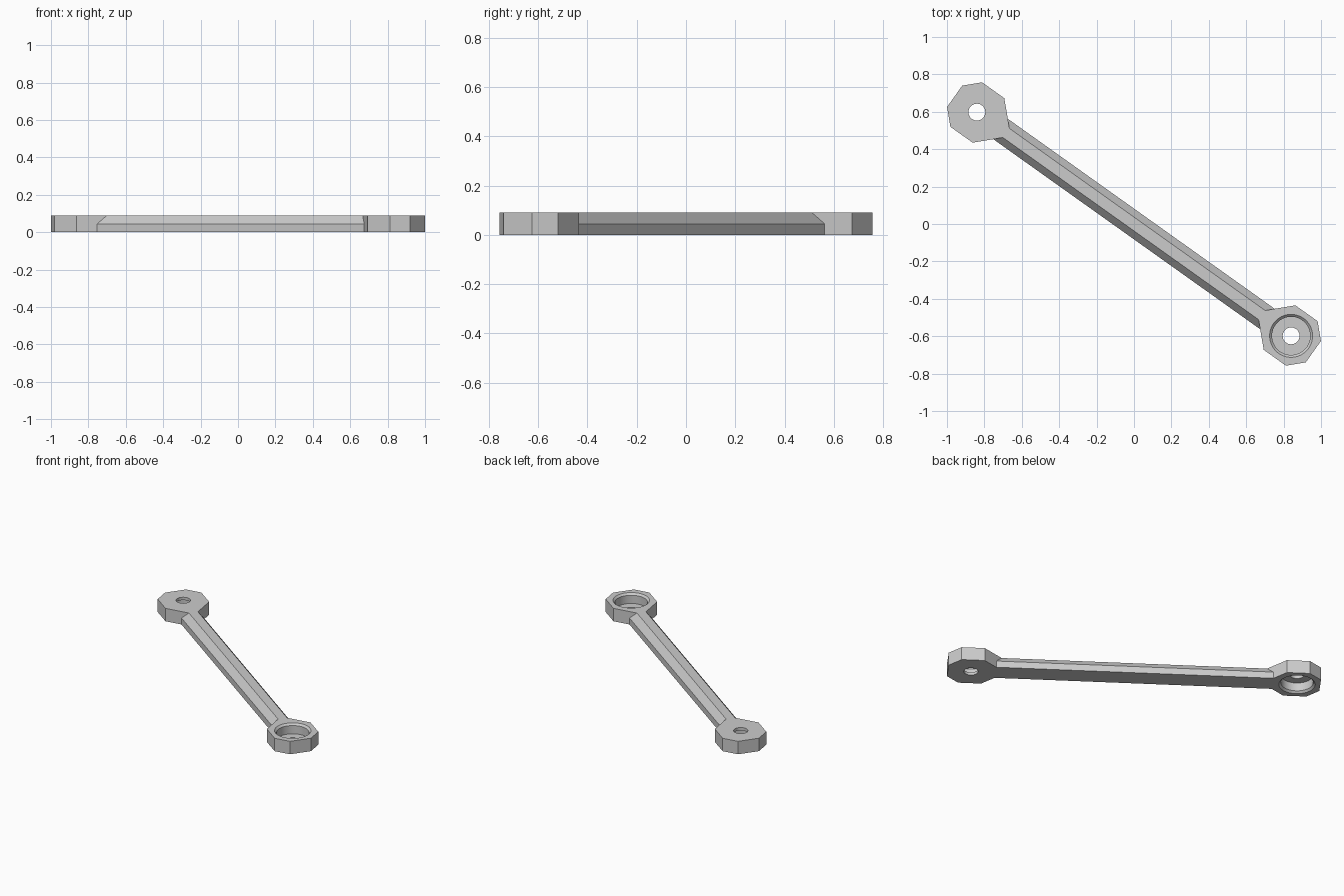
import bpy, bmesh, math
from mathutils import Matrix, Vector

cube = bpy.data.objects.get("Cube")
if cube:
    bpy.data.objects.remove(cube, do_unlink=True)

HEIGHT = 0.09
EYE_X, EYE_Y = 0.84, 0.598
REACH = math.hypot(EYE_X, EYE_Y)
ANGLE = -math.atan2(EYE_Y, EYE_X)

grey = bpy.data.materials.new("light grey")
grey.use_nodes = True
grey.diffuse_color = (0.6, 0.6, 0.6, 1)
grey.node_tree.nodes["Principled BSDF"].inputs["Base Color"].default_value = (0.6, 0.6, 0.6, 1)


def finish(name, bm):
    bmesh.ops.recalc_face_normals(bm, faces=bm.faces)
    mesh = bpy.data.meshes.new(name)
    bm.to_mesh(mesh)
    bm.free()
    mesh.materials.append(grey)
    obj = bpy.data.objects.new(name, mesh)
    bpy.context.collection.objects.link(obj)
    return obj


def prism(name, points, offset):
    """Closed outline swept along an offset vector."""
    bm = bmesh.new()
    face = bm.faces.new([bm.verts.new(p) for p in points])
    swept = bmesh.ops.extrude_face_region(bm, geom=[face])["geom"]
    verts = [v for v in swept if isinstance(v, bmesh.types.BMVert)]
    bmesh.ops.translate(bm, verts=verts, vec=Vector(offset))
    return finish(name, bm)


def lathe(name, profile, steps=64):
    """Solid of revolution about z from (radius, height) pairs."""
    bm = bmesh.new()
    rings = [[bm.verts.new((r * math.cos(math.tau * i / steps),
                            r * math.sin(math.tau * i / steps), z))
              for i in range(steps)] for r, z in profile]
    for low, high in zip(rings, rings[1:]):
        for i in range(steps):
            j = (i + 1) % steps
            bm.faces.new((low[i], low[j], high[j], high[i]))
    bm.faces.new(rings[0])
    bm.faces.new(rings[-1])
    return finish(name, bm)


def combine(target, tool, operation):
    mod = target.modifiers.new(operation.lower(), "BOOLEAN")
    mod.operation = operation
    mod.solver = "EXACT"
    mod.object = tool
    bpy.context.view_layer.objects.active = target
    bpy.ops.object.modifier_apply(modifier=mod.name)
    bpy.data.objects.remove(tool, do_unlink=True)


# Bar with bevelled upper edges
half = [(0.067, 0), (0.067, 0.045), (0.03, HEIGHT)]
section = half + [(-y, z) for y, z in reversed(half)]
end = REACH - 0.12
arm = prism("link_arm", [(-end, y, z) for y, z in section], (2 * end, 0, 0))

# Faceted heads, tapering into the bar
side = [(-0.146, 0.07), (-0.07, 0.146), (0.076, 0.146), (0.194, 0.028)]
outline = side + [(x, -y) for x, y in reversed(side)]
for s in (-1, 1):
    head = prism("head", [(s * (REACH - x), s * y, 0) for x, y in outline], (0, 0, HEIGHT))
    combine(arm, head, "UNION")

# Stepped bores: one pocket opens downward, the other upward
bore = [(0.045, -0.02), (0.045, 0.02), (0.102, 0.02), (0.102, 0.077), (0.126, 0.101)]
for s in (-1, 1):
    cutter = lathe("bore_cutter", bore)
    place = Matrix.Translation((s * REACH, 0, 0))
    if s < 0:
        place = place @ Matrix.Translation((0, 0, HEIGHT)) @ Matrix.Rotation(math.pi, 4, "X")
    cutter.data.transform(place)
    combine(arm, cutter, "DIFFERENCE")

# Lay the arm diagonally
arm.data.transform(Matrix.Rotation(ANGLE, 4, "Z"))
bpy.ops.object.select_all(action="DESELECT")
arm.select_set(True)
bpy.context.view_layer.objects.active = arm
bpy.ops.object.shade_smooth_by_angle(angle=math.radians(25))
